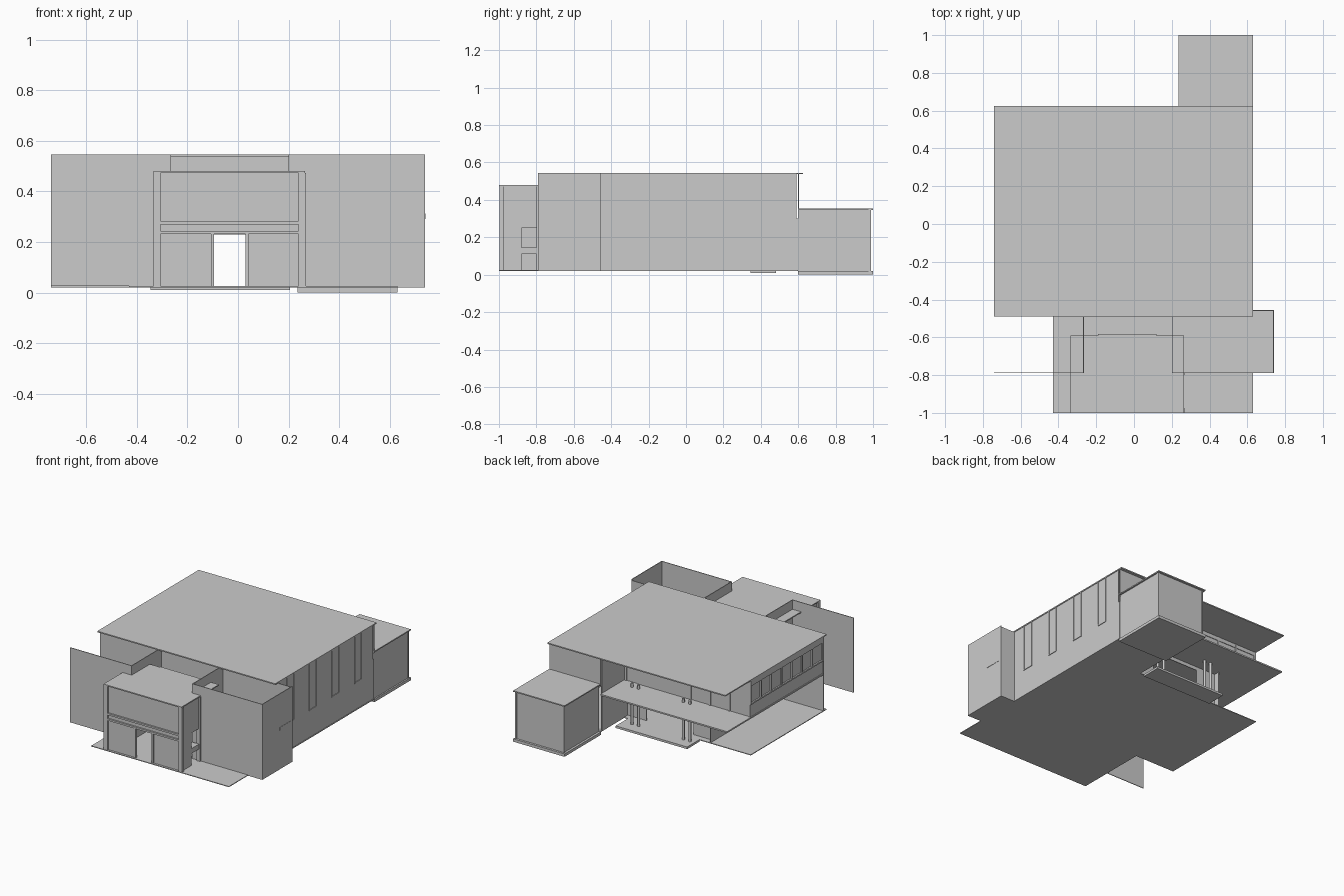
import bpy, bmesh

T = 0.005  # thin panel thickness


def box(name, x0, x1, y0, y1, z0, z1):
    bm = bmesh.new()
    bmesh.ops.create_cube(bm, size=1)
    for v in bm.verts:
        v.co = ((x0 + x1) / 2 + v.co.x * (x1 - x0),
                (y0 + y1) / 2 + v.co.y * (y1 - y0),
                (z0 + z1) / 2 + v.co.z * (z1 - z0))
    return finish(name, bm)


def slab(name, outline, z0, z1):
    bm = bmesh.new()
    face = bm.faces.new([bm.verts.new((x, y, z0)) for x, y in outline])
    up = bmesh.ops.extrude_face_region(bm, geom=[face])["geom"]
    for v in up:
        if isinstance(v, bmesh.types.BMVert):
            v.co.z = z1
    bmesh.ops.recalc_face_normals(bm, faces=bm.faces)
    return finish(name, bm)


def column(name, x, y, z0, z1, r):
    bm = bmesh.new()
    bmesh.ops.create_cone(bm, cap_ends=True, segments=12, radius1=r, radius2=r, depth=z1 - z0)
    bmesh.ops.translate(bm, verts=bm.verts, vec=(x, y, (z0 + z1) / 2))
    ob = finish(name, bm)
    for p in ob.data.polygons:
        p.use_smooth = len(p.vertices) == 4
    return ob


def finish(name, bm):
    me = bpy.data.meshes.new(name)
    bm.to_mesh(me)
    bm.free()
    ob = bpy.data.objects.new(name, me)
    bpy.context.collection.objects.link(ob)
    return ob


def doorway_wall(name, x0, x1, y, z0, z1, dx0=-0.095, dx1=0.03, dz=0.23):
    box(name + "_left", x0, dx0, y, y + T, z0, z1)
    box(name + "_right", dx1, x1, y, y + T, z0, z1)
    box(name + "_over_door", dx0, dx1, y, y + T, dz, z1)


G, F, R = 0.025, 0.30, 0.545  # ground floor, upper floor and roof levels

# Floors, terrace and roof
slab("ground_floor", [(-0.43, -1), (0.63, -1), (0.63, -0.79), (0.74, -0.79), (0.74, -0.455),
                      (0.63, -0.455), (0.63, 0.6), (0.235, 0.6), (0.235, 0.345), (-0.74, 0.345),
                      (-0.74, -0.49), (-0.43, -0.49)], G - T, G)
box("terrace", -0.345, 0.205, 0.345, 0.48, 0.01, G)
box("upper_floor", -0.74, 0.235, -0.455, 0.605, 0.275, 0.285)
box("roof", -0.74, 0.63, -0.49, 0.625, R - 0.008, R)

# Front wall behind the screens
doorway_wall("front_wall", -0.74, 0.74, -0.46, G, R - 0.008)

# Screen walls either side of the entrance
box("left_screen", -0.74, -0.265, -0.79, -0.79 + T, G, R)
box("right_screen", 0.20, 0.74, -0.79, -0.79 + T, G, R)
box("left_return", -0.27, -0.265, -0.79, -0.46, G, R)
box("right_return", 0.20, 0.205, -0.79, -0.46, G, R)
box("side_screen", 0.74 - T, 0.74, -0.79, -0.455, G, R)
box("side_screen_slot", 0.737, 0.742, -0.60, -0.48, 0.29, 0.312)

# Right wall with tall window strips
box("right_wall_lower", 0.62, 0.626, -0.455, 0.60, G, F)
box("right_wall_upper", 0.62, 0.626, -0.455, 0.59, F, R - 0.008)
for i in range(4):
    y = -0.36 + i * 0.248
    for dy in (0, 0.074):
        box("window_jamb", 0.62, 0.63, y + dy, y + dy + 0.006, 0.21, R - 0.008)
    box("window_sill", 0.62, 0.63, y, y + 0.08, 0.21, 0.217)

# Upper left wing: parapet, head and mullions over the open carport
box("left_wing_sill_wall", -0.735, -0.73, -0.455, 0.345, 0.285, 0.37)
box("left_wing_sill", -0.74, -0.725, -0.455, 0.345, 0.37, 0.38)
box("left_wing_head", -0.74, -0.725, -0.455, 0.345, 0.50, R - 0.008)
box("left_wing_glass", -0.73, -0.727, -0.455, 0.345, 0.38, 0.50)
for i in range(8):
    y = -0.455 + i * 0.113
    box("left_wing_mullion", -0.74, -0.725, y, y + 0.009, 0.38, 0.50)
box("carport_wall", -0.43, -0.425, -0.455, 0.345, G, 0.275)

# Rear walls
doorway_wall("rear_ground_wall", -0.425, 0.235, 0.30, G, 0.275, -0.27, 0.09, 0.25)
box("rear_upper_wall", -0.28, 0.14, 0.34, 0.345, 0.285, R - 0.008)
for x0, x1 in ((-0.73, -0.28), (0.14, 0.235)):
    box("rear_window_head", x0, x1, 0.335, 0.345, 0.51, R - 0.008)
    box("rear_window_glass", x0, x1, 0.338, 0.341, 0.285, 0.51)
for x in (-0.735, -0.58, -0.43, 0.215):
    box("rear_window_post", x, x + 0.012, 0.335, 0.347, 0.285, R - 0.008)
box("recess_side_wall", 0.235, 0.24, 0.30, 0.59, G, R - 0.008)
box("wall_over_annex", 0.235, 0.626, 0.60, 0.605, 0.34, R - 0.008)

# Paired terrace columns
for x in (-0.285, 0.11):
    for dx in (-0.025, 0.025):
        column("terrace_column", x + dx, 0.40, G, 0.275, 0.009)
        column("column_stub", x + dx, 0.40, 0.285, 0.31, 0.009)

# Rear annex with plinth, flat roof and corner posts
box("annex_plinth", 0.235, 0.63, 0.60, 1.0, 0, 0.02)
box("annex_body", 0.25, 0.62, 0.60, 0.985, 0.02, 0.347)
box("annex_roof", 0.235, 0.63, 0.60, 1.0, 0.347, 0.355)
for x in (0.246, 0.612):
    box("annex_corner_post", x, x + 0.012, 0.977, 0.989, 0.02, 0.347)

# Entrance block
box("entrance_roof", -0.335, 0.265, -1, -0.59, 0.472, 0.48)
doorway_wall("entrance_front", -0.315, 0.25, -0.985, G, 0.472)
box("entrance_rear_panel", -0.19, 0.12, -0.59, -0.583, 0.24, 0.48)
for z in (0.232, 0.27):
    box("entrance_band", -0.325, 0.26, -0.997, -0.975, z, z + 0.012)
for x in (-0.335, 0.24):
    box("entrance_front_post", x, x + 0.028, -0.998, -0.975, G, 0.472)
    box("entrance_rear_post", x, x + 0.028, -0.80, -0.79, G, 0.472)
    box("entrance_side_wall", x + 0.012, x + 0.017, -0.98, -0.88, G, 0.472)
    box("entrance_side_upper", x + 0.012, x + 0.017, -0.88, -0.80, 0.25, 0.472)
for x in (-0.107, 0.03):
    box("door_jamb", x, x + 0.012, -0.992, -0.975, G, 0.232)
box("entrance_left_lower", -0.323, -0.318, -0.88, -0.80, G, 0.25)
box("side_ledge", 0.20, 0.26, -0.88, -0.80, 0.11, 0.145)
